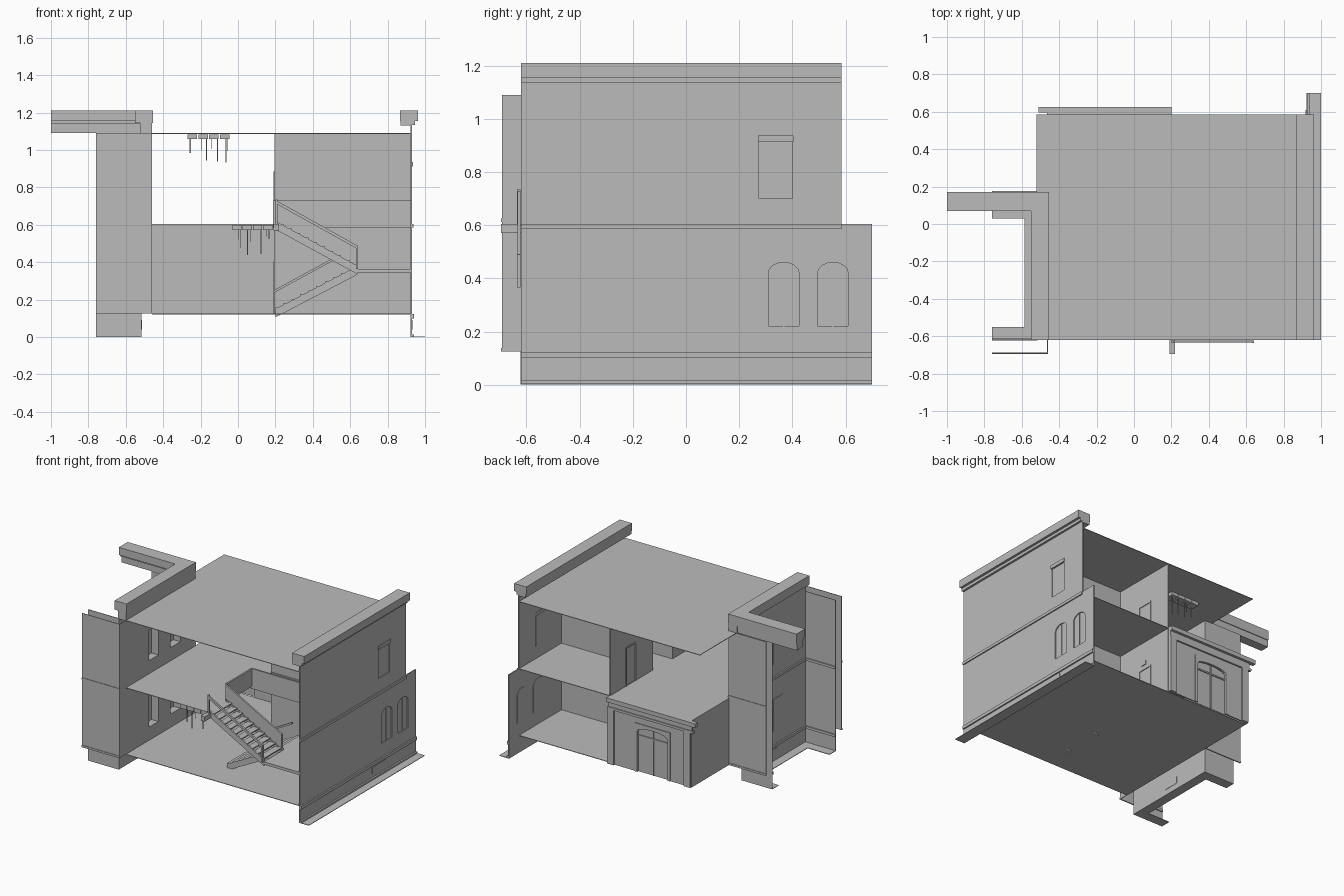
import bpy, bmesh, math, random
from mathutils import Vector

old = bpy.data.objects.get("Cube")
if old:
    bpy.data.objects.remove(old, do_unlink=True)
random.seed(4)

GREY = bpy.data.materials.new("plain_grey")
GREY.use_nodes = True
COLOR = (0.5, 0.5, 0.5, 1)
GREY.diffuse_color = COLOR
GREY.node_tree.nodes["Principled BSDF"].inputs["Base Color"].default_value = COLOR

FLOOR, MID, ROOF, TOP = 0.125, 0.605, 1.09, 1.21
FRONT, BACK = -0.62, 0.585
T = 0.004


def prism(name, pts, axis, a, b):
    """Extrude a 2D outline along an axis from a to b."""
    def place(u, v, w):
        return {"x": (w, u, v), "y": (u, w, v), "z": (u, v, w)}[axis]
    bm = bmesh.new()
    face = bm.faces.new([bm.verts.new(place(u, v, a)) for u, v in pts])
    ext = bmesh.ops.extrude_face_region(bm, geom=[face])
    shift = Vector(place(0, 0, b - a))
    for g in ext["geom"]:
        if isinstance(g, bmesh.types.BMVert):
            g.co += shift
    bmesh.ops.recalc_face_normals(bm, faces=bm.faces)
    mesh = bpy.data.meshes.new(name)
    bm.to_mesh(mesh)
    bm.free()
    mesh.materials.append(GREY)
    ob = bpy.data.objects.new(name, mesh)
    bpy.context.scene.collection.objects.link(ob)
    return ob


def rect(u0, u1, v0, v1):
    return [(u0, v0), (u1, v0), (u1, v1), (u0, v1)]


def box(name, x0, x1, y0, y1, z0, z1):
    return prism(name, rect(x0, x1, y0, y1), "z", z0, z1)


def arch(u0, u1, v0, v1, rise=0.04, n=8):
    """Rectangle with a curved head."""
    c, r = (u0 + u1) / 2, (u1 - u0) / 2
    head = [(c + r * math.cos(math.pi * i / n),
             v1 - rise + rise * math.sin(math.pi * i / n)) for i in range(n + 1)]
    return [(u0, v0), (u1, v0)] + head


def cut(wall, outlines, axis, a, b):
    """Cut openings through a wall."""
    for pts in outlines:
        cutter = prism("opening_cutter", pts, axis, a, b)
        mod = wall.modifiers.new("opening", "BOOLEAN")
        mod.operation, mod.solver, mod.object = "DIFFERENCE", "EXACT", cutter
        bpy.context.view_layer.update()
        ev = wall.evaluated_get(bpy.context.evaluated_depsgraph_get())
        mesh = bpy.data.meshes.new_from_object(ev)
        wall.modifiers.clear()
        wall.data = mesh
        bpy.data.objects.remove(cutter, do_unlink=True)


# Floors and roof
box("ground_floor", -0.46, 0.93, FRONT, BACK, FLOOR - T, FLOOR)
box("roof_slab", -0.52, 0.93, FRONT, BACK, ROOF - T, ROOF)
HX, HY = 0.2, -0.12
box("upper_floor_left", -0.46, HX, FRONT, 0.6, MID - T, MID)
box("upper_floor_back", HX, 0.93, HY, BACK, MID - T, MID)

# Right wall with windows, trims, cornice and pavement
outline = [(FRONT, 0), (0.7, 0), (0.7, MID), (BACK, MID), (BACK, TOP - 0.03), (FRONT, TOP - 0.03)]
right_wall = prism("right_wall", outline, "x", 0.922, 0.93)
arches = [arch(0.31, 0.425, 0.22, 0.46), arch(0.495, 0.61, 0.22, 0.46)]
window = rect(0.275, 0.4, 0.7, 0.915)
cut(right_wall, arches + [window], "x", 0.9, 0.95)
for pts in arches + [window]:
    prism("boarded_window", pts, "x", 0.918, 0.923)
box("window_lintel", 0.92, 0.936, 0.27, 0.405, 0.912, 0.937)
for u0 in (0.31, 0.495):
    box("window_mullion", 0.92, 0.927, u0 + 0.055, u0 + 0.06, 0.22, 0.455)
box("right_cornice_lower", 0.915, 0.945, FRONT, BACK, 1.135, 1.155)
box("right_cornice", 0.865, 0.962, FRONT, BACK, 1.155, TOP)
box("right_frieze", 0.87, 0.92, FRONT, BACK, 1.13, 1.155)
for z0, z1, d, y1 in ((0.585, 0.605, 0.008, BACK), (0.1, 0.122, 0.01, 0.7), (0.004, 0.015, 0.012, 0.7)):
    box("right_wall_trim", 0.925, 0.93 + d, FRONT, y1, z0, z1)
box("right_pavement", 0.93, 1.0, FRONT, 0.7, 0, T)
box("right_vent", 0.928, 0.934, 0.2, 0.36, 0.04, 0.09)

# Left wall: inner skin with deep openings, outer skin facing the alley
inner = box("left_inner_wall", -0.464, -0.46, -0.69, 0.17, FLOOR, ROOF)
holes = [rect(y, y + 0.11, z0, z1) for y in (-0.36, -0.11) for z0, z1 in ((0.7, 0.92), (0.22, 0.45))]
cut(inner, holes, "x", -0.48, -0.44)
for (u0, v0), _, (u1, v1), _ in holes:
    for y in (u0 - T, u1):
        box("window_reveal_side", -0.515, -0.46, y, y + T, v0, v1)
    for z in (v0 - T, v1):
        box("window_reveal_end", -0.515, -0.46, u0, u1, z, z + T)
    box("alley_window_board", -0.524, -0.516, u0, u1, v0, v1)
box("left_outer_wall", -0.52, -0.516, FRONT, 0.1, 0, 1.14)
box("left_back_wall", -0.464, -0.46, 0.17, 0.6, FLOOR, MID)

# Alley end walls: room-side skin and outer skin
for name, room_y, alley_y in (("front", -0.69, FRONT), ("rear", 0.17, 0.1)):
    box(name + "_wing_inner", -0.76, -0.46, room_y - T / 2, room_y + T / 2, FLOOR, ROOF)
    box(name + "_wing_outer", -0.76, -0.516, alley_y - T / 2, alley_y + T / 2, 0, ROOF)
    s = 1 if name == "front" else -1
    lo, hi = sorted((alley_y, alley_y + s * 0.07))
    box(name + "_pavement", -0.76, -0.52, lo, hi, 0, T)
    for z in (0.105, 0.595):
        lo, hi = sorted((alley_y, alley_y + s * 0.01))
        box(name + "_wing_trim", -0.76, -0.52, lo, hi, z, z + 0.018)
    lo, hi = sorted((room_y, room_y - s * 0.006))
    for z in (FLOOR, 0.612):
        box(name + "_wing_skirting", -0.76, -0.46, lo, hi, z, z + 0.014)
box("alley_pavement", -0.585, -0.52, FRONT, 0.1, 0, T)
box("alley_vent", -0.524, -0.514, -0.3, -0.18, 0.04, 0.09)
for z in (0.105, 0.595):
    box("alley_wall_trim", -0.53, -0.52, FRONT, 0.1, z, z + 0.018)

# Left cornice, running along the wall then out to the side
box("left_frieze", -0.525, -0.46, FRONT, 0.17, ROOF, 1.145)
box("left_cornice", -0.55, -0.455, FRONT, 0.17, 1.145, TOP)
box("rear_frieze", -1.0, -0.5, 0.1, 0.165, ROOF, 1.145)
box("rear_cornice", -1.0, -0.5, 0.07, 0.17, 1.155, TOP)
box("rear_cornice_step", -1.0, -0.5, 0.085, 0.17, 1.14, 1.157)

# Shop front at the rear with arched doorway
shop = box("shop_wall", -0.46, 0.2, 0.59, 0.6, FLOOR, MID)
door = arch(-0.275, -0.035, FLOOR - 0.01, 0.45, 0.03)
cut(shop, [door], "y", 0.55, 0.65)
prism("shop_door", arch(-0.275, -0.035, FLOOR, 0.45, 0.03), "y", 0.582, 0.589)
box("shop_transom", -0.275, -0.035, 0.588, 0.596, 0.38, 0.39)
box("shop_door_post", -0.158, -0.152, 0.588, 0.596, FLOOR, 0.44)
surround = box("shop_door_surround", -0.295, -0.015, 0.6, 0.606, FLOOR, 0.475)
cut(surround, [door], "y", 0.55, 0.65)
for x in (-0.46, 0.15):
    box("shop_pilaster", x, x + 0.05, 0.595, 0.612, FLOOR, 0.535)
for z, z1, d in ((0.52, 0.537, 0.012), (0.537, 0.575, 0.006), (0.575, MID, 0.025)):
    box("shop_cornice", -0.46 - d * 2, 0.2, 0.595, 0.6 + d, z, z1)

# Rear room walls and partitions
box("back_room_wall", HX, 0.925, 0.098, 0.102, FLOOR, ROOF)
box("back_room_skirting", HX, 0.925, 0.09, 0.098, MID, 0.62)
for z0, z1 in ((FLOOR, MID), (MID, ROOF)):
    part = box("partition", HX - 0.006, HX, 0.1, BACK, z0, z1)
    cut(part, [rect(0.3, 0.4, z0 + 0.005, z0 + 0.27)], "x", 0.15, 0.25)
    box("partition_door", HX - 0.004, HX - 0.001, 0.3, 0.4, z0, z0 + 0.27)
    for y in (0.29, 0.4):
        box("door_jamb", HX - 0.01, HX + 0.004, y, y + 0.01, z0, z0 + 0.28)
    box("door_head", HX - 0.01, HX + 0.004, 0.29, 0.41, z0 + 0.27, z0 + 0.28)
box("door_sign", HX, HX + 0.005, 0.32, 0.36, 0.43, 0.46)

# Stairs: two flights and a landing
LX, LZ, SPLIT = 0.64, 0.365, -0.41


def flight(name, x0, z0, x1, z1, y0, y1, steps):
    dx, dz = (x1 - x0) / steps, (z1 - z0) / steps
    for i in range(steps):
        x, z = x0 + dx * i, z0 + dz * (i + 1)
        lo, hi = sorted((x, x + dx * 1.1))
        box(name + "_tread", lo, hi, y0, y1, z - 0.008, z)
    for y in (y0, y1 - 0.012):
        prism(name + "_stringer", [(x0, z0 - 0.03), (x1, z1 - 0.03), (x1, z1 + 0.015), (x0, z0 + 0.015)],
              "y", y, y + 0.012)


flight("upper_flight", LX, LZ, HX, MID, FRONT, SPLIT, 10)
flight("lower_flight", HX, FLOOR + 0.01, LX, LZ, SPLIT, HY, 10)
box("stair_landing", LX, 0.925, FRONT, HY, LZ - 0.02, LZ)


def rail(name, x0, z0, x1, z1, y, h):
    prism(name, [(x0, z0), (x1, z1), (x1, z1 + h), (x0, z0 + h)], "y", y - 0.006, y + 0.006)


rail("front_handrail", 0.2, 0.715, LX, 0.47, -0.628, 0.018)
rail("lower_handrail", 0.19, 0.235, 0.52, 0.415, HY, 0.014)
rail("middle_parapet", 0.2, 0.59, LX, LZ - 0.01, SPLIT, 0.13)
for x, z0, z1 in ((0.2, MID - 0.03, 0.735), (LX - 0.01, LZ, 0.49)):
    box("newel_post", x, x + 0.012, -0.635, -0.622, z0, z1)
box("well_parapet_side", HX - 0.012, HX, SPLIT, HY, MID, 0.73)
box("well_parapet_back", HX - 0.012, 0.925, HY - 0.006, HY + 0.006, MID - 0.02, 0.73)
box("floor_end_beam", 0.19, 0.22, -0.695, FRONT, 0.57, MID)


# Broken ceiling pieces with hanging rods
def debris(name, x0, x1, y, z0, z1):
    w = (x1 - x0) / 4
    for i in range(4):
        x = x0 + i * w
        box(name + "_block", x, x + w * 0.9, y, y + 0.07, z0, z1)
        for _ in range(2):
            rx, ry = x + w * random.uniform(0.1, 0.8), y + random.uniform(0.01, 0.06)
            box(name + "_rod", rx, rx + 0.004, ry, ry + 0.004, z0 - random.uniform(0.03, 0.14), z0)


debris("ceiling_debris", -0.27, -0.04, 0.26, 1.058, 1.082)
debris("floor_edge_debris", -0.03, 0.19, -0.615, 0.572, 0.6)
